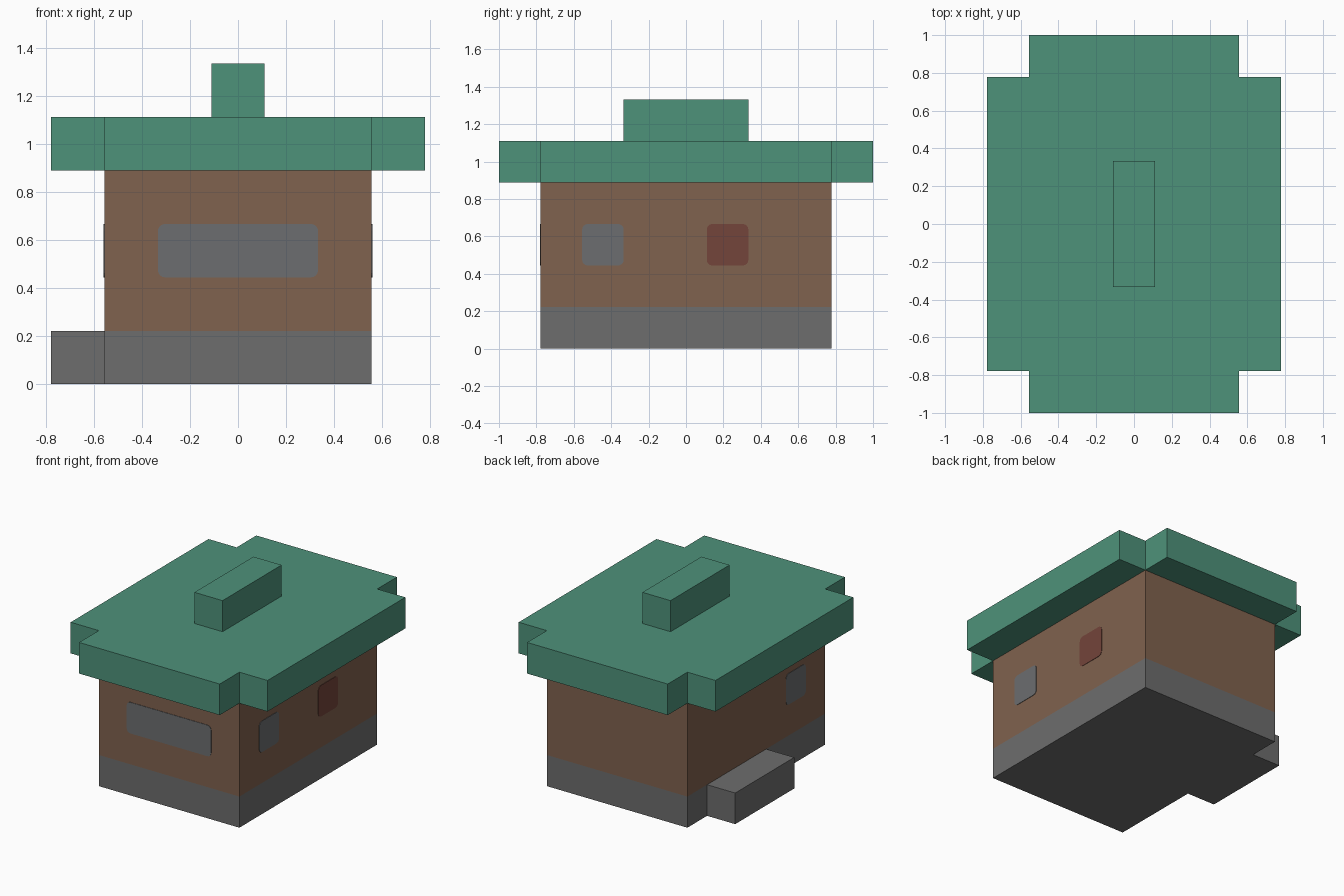
import bpy, bmesh
from math import cos, sin, pi
from mathutils import Vector

cube = bpy.data.objects.get("Cube")
if cube:
    bpy.data.objects.remove(cube, do_unlink=True)

U = 1 / 9  # building module


def material(name, rgb):
    m = bpy.data.materials.new(name)
    m.use_nodes = True
    m.diffuse_color = (*rgb, 1)
    m.node_tree.nodes["Principled BSDF"].inputs["Base Color"].default_value = (*rgb, 1)
    return m


brown = material("brown wall", (0.216, 0.122, 0.077))
grey = material("grey stone", (0.153, 0.153, 0.153))
glass = material("grey glass", (0.15, 0.155, 0.16))
green = material("green roof", (0.076, 0.287, 0.195))
red = material("dark red", (0.174, 0.058, 0.043))


def prism(name, outline, extrude, mat):
    """Extrude a closed outline of 3D points along a vector."""
    bm = bmesh.new()
    face = bm.faces.new([bm.verts.new(p) for p in outline])
    top = bmesh.ops.extrude_face_region(bm, geom=[face])["geom"]
    bmesh.ops.translate(bm, vec=extrude, verts=[v for v in top if isinstance(v, bmesh.types.BMVert)])
    if not any(len(e.link_faces) < 2 for e in bm.edges) and len(bm.faces) == len(outline) + 1:
        bm.faces.new([bm.verts[i] for i in range(len(outline))])
    bmesh.ops.recalc_face_normals(bm, faces=bm.faces)
    me = bpy.data.meshes.new(name)
    bm.to_mesh(me)
    bm.free()
    me.materials.append(mat)
    ob = bpy.data.objects.new(name, me)
    bpy.context.collection.objects.link(ob)
    return ob


def box(name, x, y, z, mat):
    """Box from module ranges on each axis."""
    outline = [(a * U, b * U, z[0] * U) for a, b in
               ((x[0], y[0]), (x[1], y[0]), (x[1], y[1]), (x[0], y[1]))]
    return prism(name, outline, Vector((0, 0, (z[1] - z[0]) * U)), mat)


def panel(name, centre, along, width, normal, mat, height=2 * U, r=0.03):
    """Thin rounded plate lying on a wall."""
    pts = []
    for k, (sx, sy) in enumerate(((1, 1), (-1, 1), (-1, -1), (1, -1))):
        for i in range(5):
            a = (k + i / 4) * pi / 2
            u = sx * (width / 2 - r) + r * cos(a)
            v = sy * (height / 2 - r) + r * sin(a)
            pts.append(centre + along * u + Vector((0, 0, v)) - normal * 0.002)
    return prism(name, pts, normal * 0.005, mat)


# Walls, stone base and side step
box("stone_base", (-5, 5), (-7, 7), (0, 2), grey)
box("walls", (-5, 5), (-7, 7), (2, 8), brown)
box("side_step", (-7, -5), (-1, 5), (0, 2), grey)

# Roof slab with notched corners, and ridge block
quarter = [(7, 0), (7, 7), (5, 7), (5, 9), (0, 9)]
half = quarter + [(-x, y) for x, y in reversed(quarter[1:-1])]
notched = [p for p in half[1:]] + [(-x, -y) for x, y in half[1:]]
prism("roof_slab", [(x * U, y * U, 8 * U) for x, y in notched], Vector((0, 0, 2 * U)), green)
box("roof_block", (-1, 1), (-3, 3), (10, 12), green)

# Windows and red side panel
X, Y = Vector((1, 0, 0)), Vector((0, 1, 0))
mid = 5 * U
panel("front_window", Vector((0, -7 * U, mid)), X, 6 * U, -Y, glass)
for side, label in ((1, "left"), (-1, "right")):
    panel(label + "_window", Vector((side * 5 * U, -4 * U, mid)), Y, 2 * U, X * side, glass)
panel("left_red_panel", Vector((5 * U, 2 * U, mid)), Y, 2 * U, X, red)
